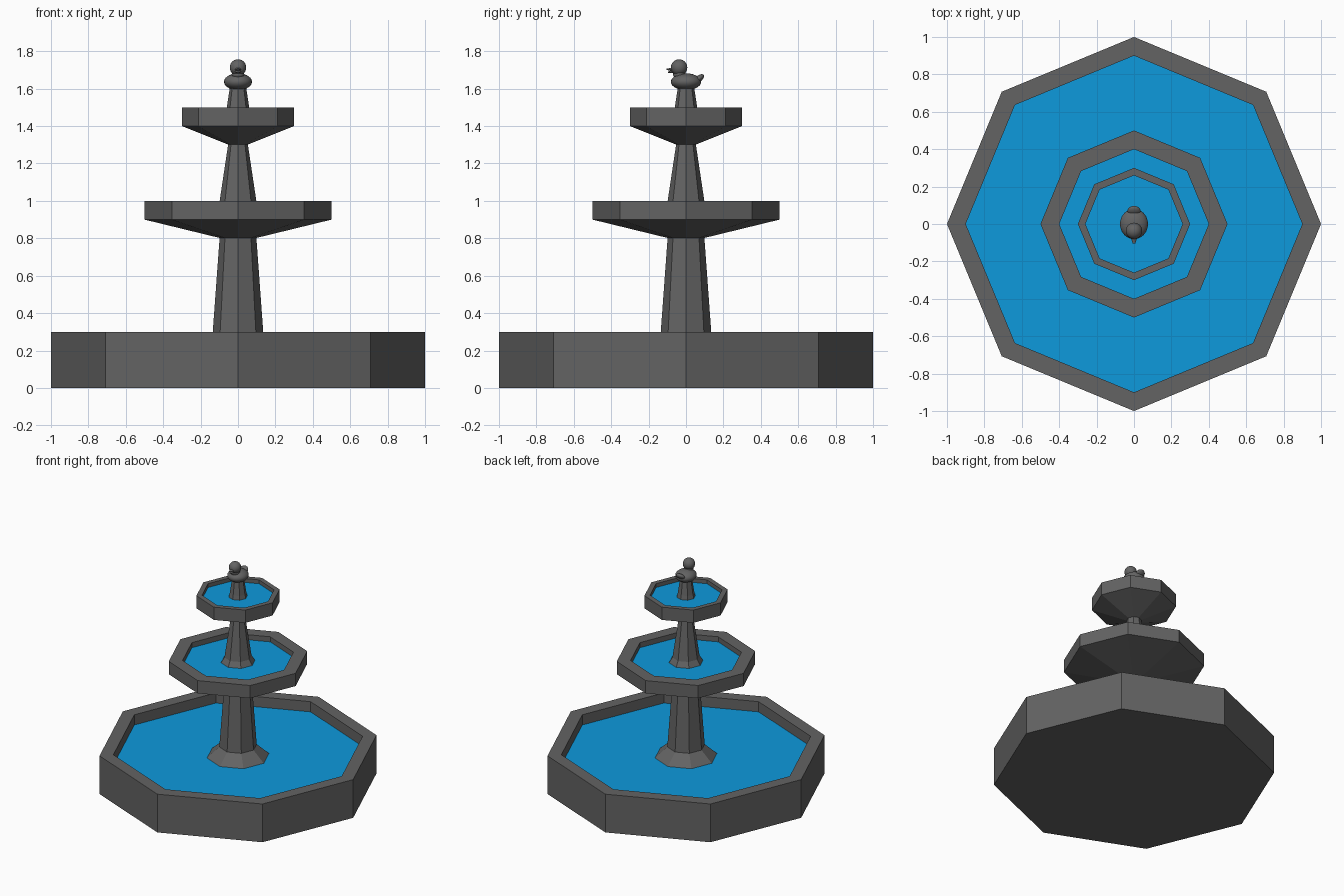
import bpy, bmesh, math
from mathutils import Matrix, Vector

if "Cube" in bpy.data.objects:
    bpy.data.objects.remove(bpy.data.objects["Cube"])


def material(name, rgb):
    m = bpy.data.materials.new(name)
    m.diffuse_color = (*rgb, 1)
    m.use_nodes = True
    m.node_tree.nodes["Principled BSDF"].inputs["Base Color"].default_value = m.diffuse_color
    return m


STONE = material("grey stone", (0.125, 0.125, 0.125))
WATER = material("blue water", (0.004, 0.32, 0.72))


def finish(bm, name, mat, smooth=False):
    bmesh.ops.recalc_face_normals(bm, faces=bm.faces)
    for f in bm.faces:
        f.smooth = smooth
    me = bpy.data.meshes.new(name)
    bm.to_mesh(me)
    bm.free()
    me.materials.append(mat)
    ob = bpy.data.objects.new(name, me)
    bpy.context.collection.objects.link(ob)
    return ob


def octagon_stack(name, profile, mat=STONE):
    """Eight-sided turned solid through (radius, height) rings, capped at both ends."""
    bm = bmesh.new()
    rings = [[bm.verts.new((r * math.cos(i * math.pi / 4), r * math.sin(i * math.pi / 4), z))
              for i in range(8)] for r, z in profile]
    for a, b in zip(rings, rings[1:]):
        for i in range(8):
            j = (i + 1) % 8
            bm.faces.new((a[i], a[j], b[j], b[i]))
    bm.faces.new(rings[0][::-1])
    bm.faces.new(rings[-1])
    return finish(bm, name, mat)


def water_disc(name, r, z):
    bm = bmesh.new()
    bmesh.ops.create_circle(bm, cap_ends=True, segments=8, radius=r)
    # put a corner on the x axis, matching the basin
    a = math.atan2(bm.verts[:][0].co.y, bm.verts[:][0].co.x)
    bmesh.ops.rotate(bm, verts=bm.verts, matrix=Matrix.Rotation(-a, 3, 'Z'))
    bmesh.ops.translate(bm, verts=bm.verts, vec=(0, 0, z))
    ob = finish(bm, name, WATER)
    if ob.data.polygons[0].normal.z < 0:
        ob.data.flip_normals()


# basins
octagon_stack("lower_basin", [(1, 0), (1, .3), (.9, .3), (.9, .15)])
octagon_stack("middle_basin", [(.09, .8), (.5, .9), (.5, 1), (.4, 1), (.4, .93)])
octagon_stack("upper_basin", [(.05, 1.3), (.3, 1.4), (.3, 1.5), (.26, 1.5), (.26, 1.44)])

# water surfaces
water_disc("lower_water", .9, .22)
water_disc("middle_water", .4, .96)
water_disc("upper_water", .26, 1.47)

# tapering columns with flared feet
octagon_stack("lower_column", [(.29, .16), (.135, .3), (.097, .82)])
octagon_stack("middle_column", [(.135, .94), (.098, 1.0), (.05, 1.32)])
octagon_stack("upper_column", [(.072, 1.45), (.06, 1.5), (.043, 1.61)])


def blob(name, center, size, tilt=0):
    bm = bmesh.new()
    m = (Matrix.Translation(center) @ Matrix.Rotation(tilt, 4, 'X')
         @ Matrix.Diagonal((*size, 1)))
    bmesh.ops.create_uvsphere(bm, u_segments=24, v_segments=14, radius=1, matrix=m)
    return finish(bm, name, STONE, True)


def beak(name, z, tip_z, length):
    """Flattened cone pointing forward from the head."""
    bm = bmesh.new()
    tip, root = Vector((0, -.06 - length, tip_z)), Vector((0, -.06, z))
    d = tip - root
    m = (Matrix.Translation((tip + root) / 2)
         @ d.to_track_quat('Z', 'Y').to_matrix().to_4x4()
         @ Matrix.Diagonal((1, .5, 1, 1)))
    bmesh.ops.create_cone(bm, cap_ends=True, segments=12, radius1=.022, radius2=.007,
                          depth=d.length, matrix=m)
    return finish(bm, name, STONE)


# bird on top, facing front
blob("bird_body", (0, 0, 1.637), (.075, .081, .045))
blob("bird_tail", (0, .068, 1.653), (.036, .034, .017), math.radians(38))
blob("bird_neck", (0, -.035, 1.675), (.034, .034, .024))
blob("bird_head", (0, -.037, 1.713), (.044, .044, .044))
beak("beak_upper", 1.704, 1.703, .044)
beak("beak_lower", 1.695, 1.687, .036)
